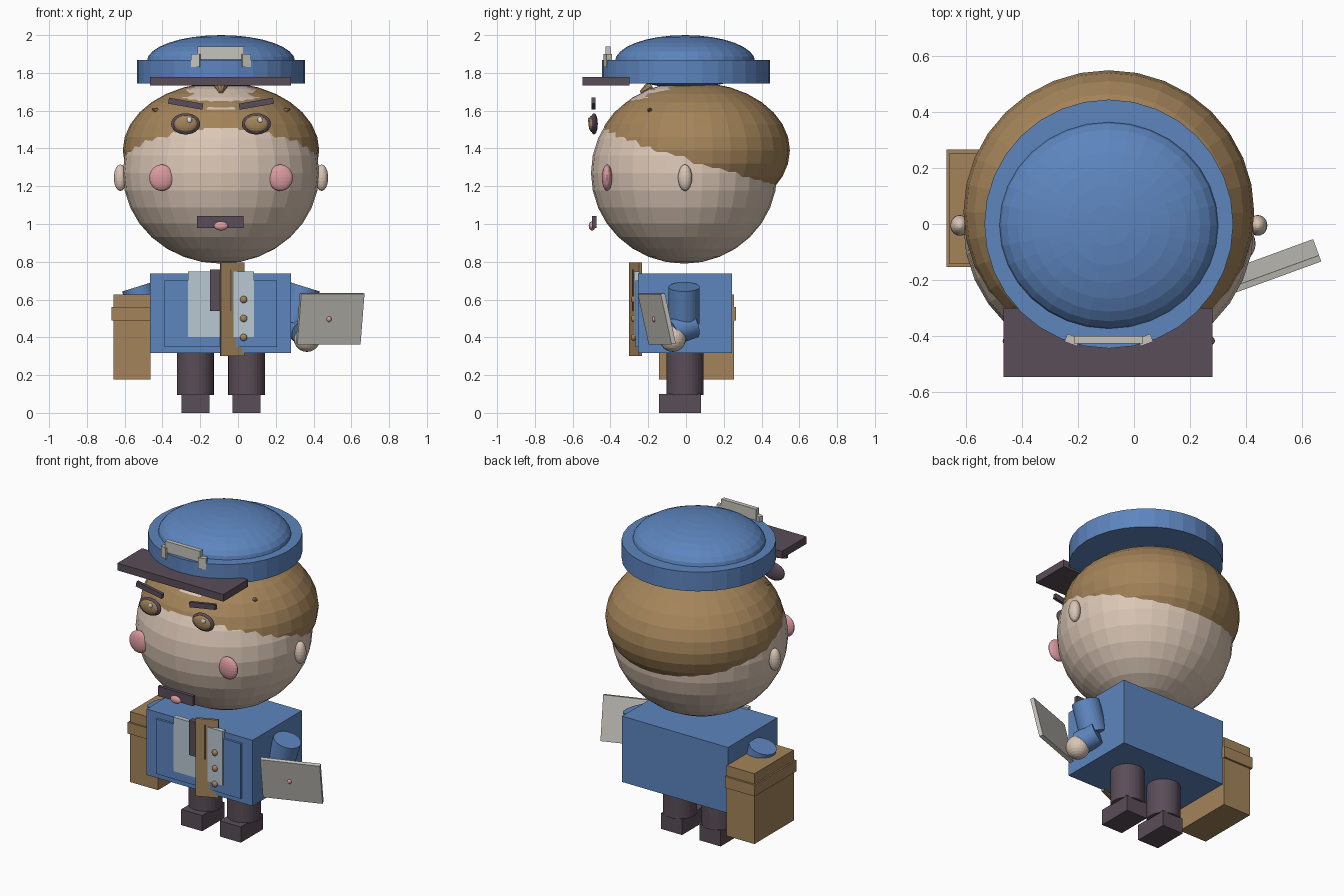
import bpy, math
from mathutils import Vector, Matrix

if "Cube" in bpy.data.objects:
    bpy.data.objects.remove(bpy.data.objects["Cube"])

CX = -0.09  # symmetry axis of the figure


def material(name, hex_code):
    def lin(c):
        return c / 12.92 if c <= 0.04045 else ((c + 0.055) / 1.055) ** 2.4
    m = bpy.data.materials.new(name)
    rgb = [lin(int(hex_code[i:i + 2], 16) / 255) for i in (0, 2, 4)]
    m.diffuse_color = (*rgb, 1)
    m.use_nodes = True
    m.node_tree.nodes["Principled BSDF"].inputs["Base Color"].default_value = m.diffuse_color
    return m


BLUE = material("uniform_blue", "5D85BE")
SKIN = material("skin", "DAC6B5")
BROWN = material("brown", "A4845A")
DARK = material("dark_plum", "5A4D58")
PINK = material("pink", "DA9AA0")
SHIRT = material("pale_blue", "B9C8D2")
GREY = material("warm_grey", "C6C4BC")
WHITE = material("white", "E6ECF0")


def finish(name, mat):
    ob = bpy.context.object
    ob.name = name
    ob.data.materials.append(mat)
    return ob


def ball(name, mat, loc, radii, seg=32, rings=16):
    bpy.ops.mesh.primitive_uv_sphere_add(segments=seg, ring_count=rings, radius=1, location=loc)
    ob = finish(name, mat)
    ob.scale = radii
    return ob


def box(name, mat, x, y, z, rot=(0, 0, 0)):
    """Box from (min, max) ranges, turned about its own centre."""
    bpy.ops.mesh.primitive_cube_add(size=1, location=[sum(r) / 2 for r in (x, y, z)], rotation=rot)
    ob = finish(name, mat)
    ob.scale = [r[1] - r[0] for r in (x, y, z)]
    return ob


def rod(name, mat, a, b, r1, r2=None, seg=32):
    """Cylinder or cone from point a to point b."""
    a, b = Vector(a), Vector(b)
    bpy.ops.mesh.primitive_cone_add(vertices=seg, radius1=r1, radius2=r1 if r2 is None else r2,
                                    depth=(b - a).length)
    ob = finish(name, mat)
    ob.matrix_world = (Matrix.Translation((a + b) / 2)
                       @ (b - a).to_track_quat('Z', 'Y').to_matrix().to_4x4())
    return ob


# Head and hair
ball("head", SKIN, (CX, -0.01, 1.27), (0.52, 0.493, 0.48))
ball("hair", BROWN, (CX, 0.042, 1.39), (0.52, 0.508, 0.36))
rod("hair_tuft", BROWN, (CX, -0.18, 1.73), (CX, -0.24, 1.695), 0.035, 0.01, 8)

# Paired parts: s = -1 is the figure's right side, +1 its left
for s in (-1, 1):
    def at(d):
        return CX + s * d
    ball("ear", SKIN, (at(0.533), -0.005, 1.245), (0.034, 0.037, 0.07), 24, 12)
    ball("cheek", PINK, (at(0.315), -0.418, 1.245), (0.065, 0.027, 0.07), 24, 12)
    ball("eye_rim", DARK, (at(0.187), -0.487, 1.53), (0.077, 0.02, 0.056), 24, 12)
    ball("iris", BROWN, (at(0.187), -0.498, 1.53), (0.062, 0.018, 0.044), 24, 12)
    ball("eye_glint", WHITE, (at(0.187) + 0.02, -0.513, 1.55), (0.014, 0.007, 0.014), 12, 8)
    x = at(0.187)
    box("eyebrow", DARK, (x - 0.092, x + 0.092), (-0.5, -0.48), (1.621, 1.653),
        (0, math.radians(-10 * s), 0))
    rod("side_tuft", BROWN, (at(0.34), -0.19, 1.6), (at(0.365), -0.2, 1.61), 0.014, 0.004, 8)
    # Arms
    rod("upper_arm", BLUE, (at(0.385), -0.01, 0.475), (at(0.445), -0.01, 0.667), 0.082)
    rod("forearm", BLUE, (at(0.39), 0.037, 0.466), (at(0.44), -0.075, 0.425), 0.07)
    ball("hand", SKIN, (at(0.455), -0.07, 0.393), (0.07, 0.07, 0.07), 24, 12)
    # Legs
    x = at(0.136)
    rod("leg", DARK, (x, -0.005, 0.095), (x, -0.005, 0.32), 0.098)
    box("shoe", DARK, (x - 0.074, x + 0.074), (-0.143, 0.08), (0, 0.1))
    # Badge ends
    x = at(0.131)
    box("badge_end", GREY, (x - 0.024, x + 0.024), (-0.43, -0.4), (1.83, 1.9),
        (0, 0, math.radians(20 * s)))

# Moustache and lips
box("moustache", DARK, (-0.217, 0.03), (-0.497, -0.475), (0.98, 1.042))
ball("lips", PINK, (CX, -0.497, 0.99), (0.037, 0.018, 0.024), 24, 12)

# Cap
rod("cap_band", BLUE, (CX, 0, 1.745), (CX, 0, 1.867), 0.445)
ball("cap_dome", BLUE, (CX, -0.005, 1.86), (0.393, 0.371, 0.14))
box("cap_visor", DARK, (-0.466, 0.28), (-0.548, -0.3), (1.732, 1.778))
box("badge_bar", GREY, (-0.214, 0.032), (-0.427, -0.4), (1.87, 1.94))

# Jacket, shirt, tie and strap
box("torso", BLUE, (-0.466, 0.28), (-0.254, 0.243), (0.318, 0.737))
box("jacket_panel", BLUE, (-0.39, 0.207), (-0.268, -0.25), (0.35, 0.7))
box("shirt", SHIRT, (-0.264, 0.084), (-0.274, -0.245), (0.403, 0.748))
box("tie", DARK, (-0.148, -0.034), (-0.282, -0.245), (0.54, 0.76))
box("strap", BROWN, (-0.098, 0.038), (-0.276, -0.26), (0.302, 0.797), (0, 0, math.radians(23.5)))
for z in (0.4, 0.5, 0.6):
    ball("button", BROWN, (0.03, -0.277, z), (0.019, 0.014, 0.019), 16, 8)

# Satchel with its raised band
box("satchel", BROWN, (-0.66, -0.464), (-0.143, 0.254), (0.178, 0.626))
box("satchel_band", BROWN, (-0.67, -0.46), (-0.153, 0.266), (0.488, 0.56))

# Letter held in the hand, with a seal
box("letter", GREY, (0.31, 0.666), (-0.167, -0.143), (0.362, 0.636),
    (math.radians(13), 0, math.radians(20)))
ball("letter_seal", PINK, (0.481, -0.168, 0.497), (0.014, 0.012, 0.016), 12, 8)
